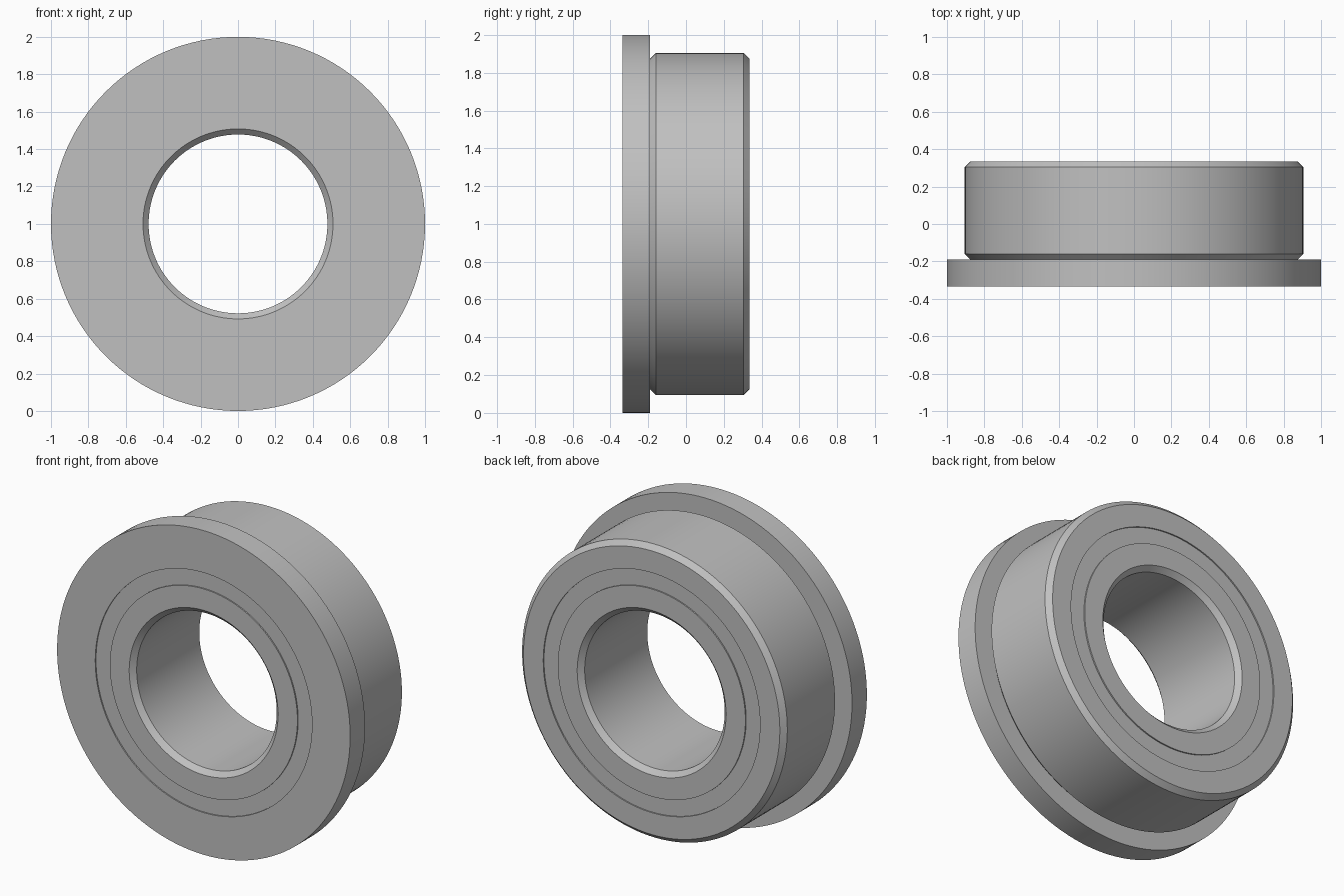
import bpy, bmesh, math
from mathutils import Matrix, Vector

cube = bpy.data.objects.get("Cube")
if cube:
    bpy.data.objects.remove(cube)

SEGMENTS = 128
HALF = 0.335      # half the axial width
CHAMFER = 0.03
RECESS = 0.008    # depth of the shields below the ring faces

steel = bpy.data.materials.new("steel grey")
steel.use_nodes = True
grey = (0.53, 0.53, 0.53, 1)
steel.diffuse_color = grey
steel.node_tree.nodes["Principled BSDF"].inputs["Base Color"].default_value = grey


def revolve(name, profile):
    """Turn a closed (radius, y) profile around the horizontal bearing axis."""
    bm = bmesh.new()
    rings = []
    for i in range(SEGMENTS):
        turn = Matrix.Rotation(math.tau * i / SEGMENTS, 3, 'Y')
        rings.append([bm.verts.new(turn @ Vector((0, y, r))) for r, y in profile])
    n = len(profile)
    for i, ring in enumerate(rings):
        nxt = rings[(i + 1) % SEGMENTS]
        for j in range(n):
            k = (j + 1) % n
            bm.faces.new((ring[j], ring[k], nxt[k], nxt[j]))
    bmesh.ops.recalc_face_normals(bm, faces=bm.faces)
    mesh = bpy.data.meshes.new(name)
    bm.to_mesh(mesh)
    bm.free()
    mesh.materials.append(steel)
    obj = bpy.data.objects.new(name, mesh)
    obj.location.z = 1
    bpy.context.collection.objects.link(obj)
    bpy.ops.object.select_all(action='DESELECT')
    obj.select_set(True)
    bpy.context.view_layer.objects.active = obj
    bpy.ops.object.shade_smooth_by_angle(angle=math.radians(25))


# Outer ring with front flange and chamfered body
flange_back = -0.19
body = 0.905
revolve("outer_ring", [
    (0.74, -HALF), (1, -HALF), (1, flange_back),
    (body - CHAMFER, flange_back), (body, flange_back + CHAMFER),
    (body, HALF - CHAMFER), (body - CHAMFER, HALF), (0.74, HALF)])

# Inner ring with chamfered bore
bore = 0.478
revolve("inner_ring", [
    (bore + CHAMFER, -HALF), (0.64, -HALF), (0.64, HALF),
    (bore + CHAMFER, HALF), (bore, HALF - CHAMFER), (bore, CHAMFER - HALF)])

# Thin shields closing the gap on both sides
for name, side in (("front_shield", -1), ("back_shield", 1)):
    outside, inside = side * (HALF - RECESS), side * (HALF - 0.04)
    revolve(name, [(0.64, outside), (0.74, outside), (0.74, inside), (0.64, inside)])
